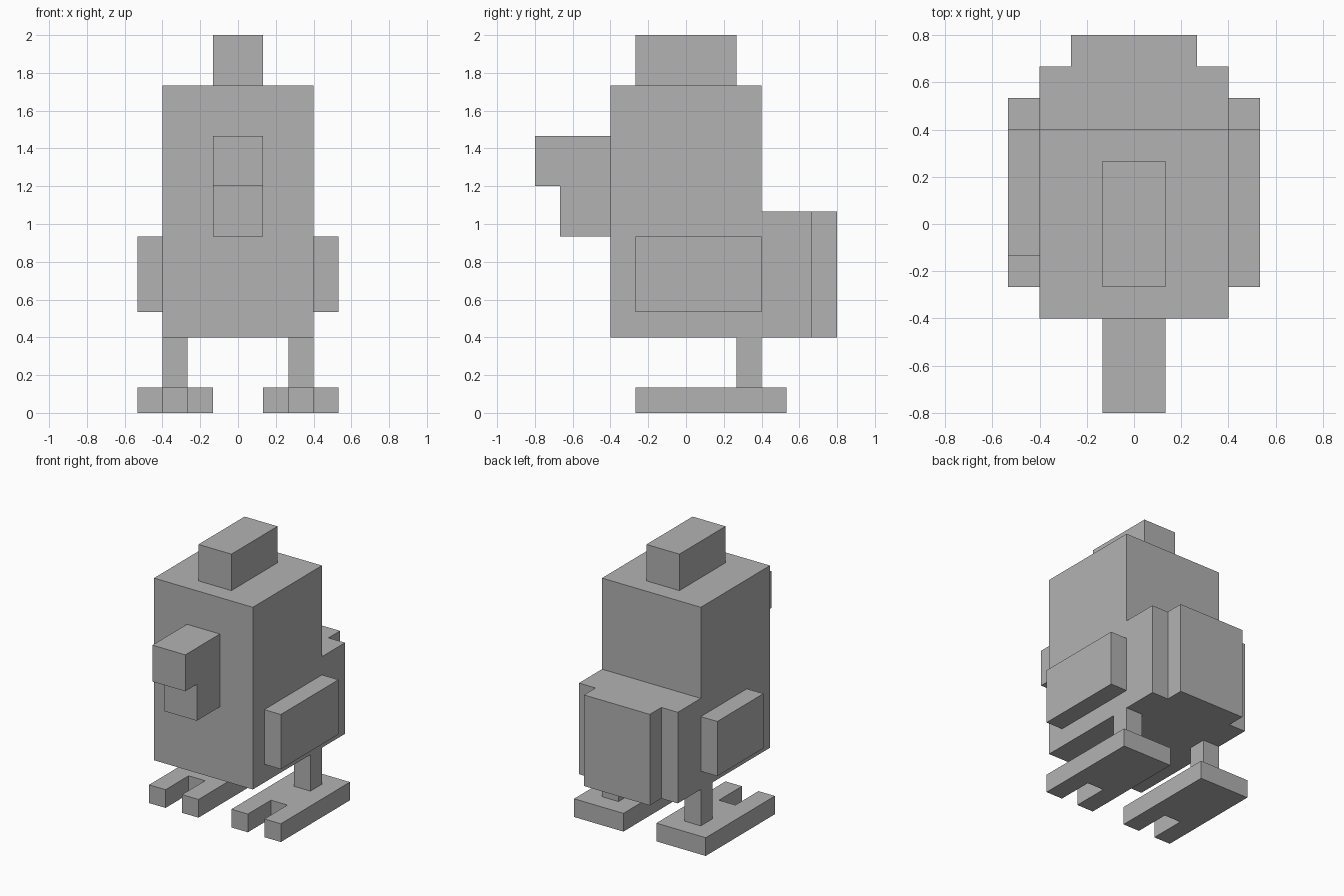
import bpy
import bmesh
from mathutils import Vector

cube = bpy.data.objects.get("Cube")
if cube:
    bpy.data.objects.remove(cube, do_unlink=True)

U = 2 / 15  # one block unit

grey = bpy.data.materials.new("plain grey")
grey.use_nodes = True
colour = (0.448, 0.448, 0.448, 1)
grey.diffuse_color = colour
grey.node_tree.nodes["Principled BSDF"].inputs["Base Color"].default_value = colour


def prism(name, outline, start, end, axis):
    """Extrude a closed outline, given in block units, along x, or z."""
    def place(p, d):
        return Vector((d, *p) if axis == "x" else (*p, d)) * U

    bm = bmesh.new()
    face = bm.faces.new([bm.verts.new(place(p, start)) for p in outline])
    out = bmesh.ops.extrude_face_region(bm, geom=[face])
    moved = [v for v in out["geom"] if isinstance(v, bmesh.types.BMVert)]
    shift = place((0, 0), end) - place((0, 0), start)
    bmesh.ops.translate(bm, verts=moved, vec=shift)
    bmesh.ops.recalc_face_normals(bm, faces=bm.faces)
    mesh = bpy.data.meshes.new(name)
    bm.to_mesh(mesh)
    bm.free()
    mesh.materials.append(grey)
    obj = bpy.data.objects.new(name, mesh)
    bpy.context.collection.objects.link(obj)
    return obj


def box(name, x, y, z):
    outline = [(x[0], y[0]), (x[1], y[0]), (x[1], y[1]), (x[0], y[1])]
    return prism(name, outline, *z, "z")


# Trunk with the rump stepping out at the back, and the narrower tail
prism("body", [(-3, 3), (5, 3), (5, 8), (3, 8), (3, 13), (-3, 13)], -3, 3, "x")
box("tail", (-2, 2), (5, 6), (3, 8))

# Head crest, and beak with the wattle below it
box("comb", (-1, 1), (-2, 2), (13, 15))
prism("beak", [(-3, 7), (-3, 11), (-6, 11), (-6, 9), (-5, 9), (-5, 7)], -1, 1, "x")

# Wings: the right one is a block shorter at the front
box("left_wing", (3, 4), (-2, 3), (4, 7))
box("right_wing", (-4, -3), (-1, 3), (4, 7))

# Legs and two-toed feet
foot = [(1, -2), (2, -2), (2, 0), (3, 0), (3, -2), (4, -2), (4, 4), (1, 4)]
for side, s in (("left", 1), ("right", -1)):
    box(side + "_leg", (2 * s, 3 * s), (2, 3), (1, 3))
    prism(side + "_foot", [(x * s, y) for x, y in foot], 0, 1, "z")
